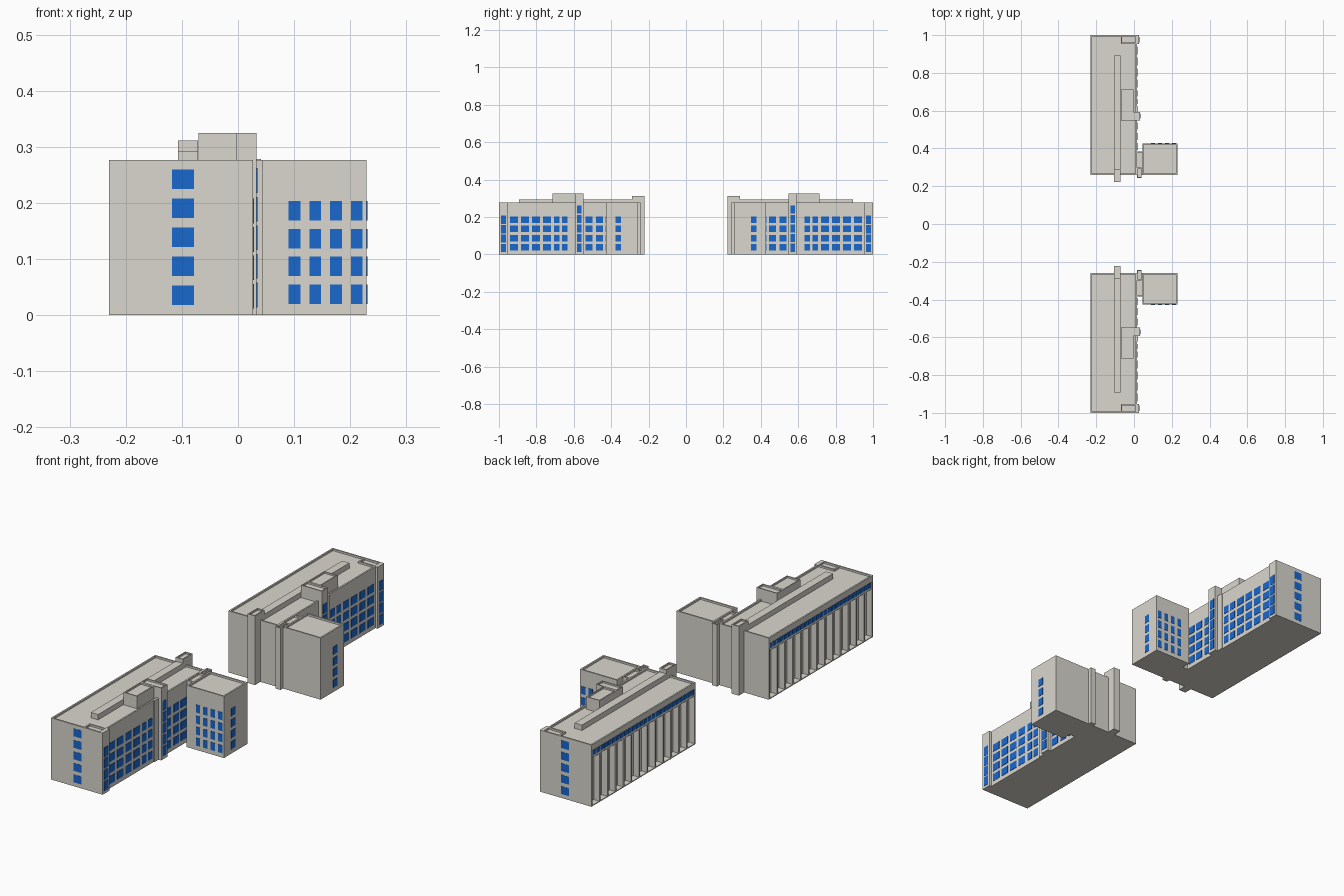
import bpy, bmesh
from mathutils import Matrix, Vector

if "Cube" in bpy.data.objects:
    bpy.data.objects.remove(bpy.data.objects["Cube"])

glass = bpy.data.materials.new("blue_glass")
glass.diffuse_color = (0.01, 0.14, 0.62, 1)
glass.use_nodes = True
glass.node_tree.nodes["Principled BSDF"].inputs["Base Color"].default_value = glass.diffuse_color
wall = bpy.data.materials.new("pale_wall")
wall.diffuse_color = (0.7, 0.68, 0.62, 1)
wall.use_nodes = True
wall.node_tree.nodes["Principled BSDF"].inputs["Base Color"].default_value = wall.diffuse_color


def boxes(name, items, mat=wall):
    """One object made of boxes (x0, x1, y0, y1, z0, z1), mirrored across y = 0."""
    bm = bmesh.new()
    for x0, x1, y0, y1, z0, z1 in items:
        c = Vector(((x0 + x1) / 2, (y0 + y1) / 2, (z0 + z1) / 2))
        m = Matrix.Translation(c) @ Matrix.Diagonal((x1 - x0, y1 - y0, z1 - z0, 1))
        bmesh.ops.create_cube(bm, size=1, matrix=m)
    me = bpy.data.meshes.new(name)
    bm.to_mesh(me)
    bm.free()
    me.materials.append(mat)
    ob = bpy.data.objects.new(name, me)
    bpy.context.collection.objects.link(ob)
    mod = ob.modifiers.new("other_building", 'MIRROR')
    mod.use_axis = (False, True, False)
    mod.use_mirror_merge = False
    return ob


def rim(x0, x1, y0, y1, z0, z1, t=0.007):
    """Four parapet boxes round a rectangle."""
    return [(x0, x1, y0, y0 + t, z0, z1), (x0, x1, y1 - t, y1, z0, z1),
            (x0, x0 + t, y0 + t, y1 - t, z0, z1), (x1 - t, x1, y0 + t, y1 - t, z0, z1)]


ROOF, TOP = 0.269, 0.277
W, E, S, N = -0.23, 0.016, -1.0, -0.26
BACK = W + 0.028          # recessed west wall

# main block: core, closed ends, base slab and overhanging top on the west side
boxes("main_block", [(BACK, E, S, N, 0, ROOF),
                     (W, BACK, S, S + 0.008, 0, ROOF),
                     (W, BACK, N - 0.008, N, 0, ROOF),
                     (W, BACK, S + 0.008, N - 0.008, 0, 0.004),
                     (W + 0.004, BACK, S + 0.008, N - 0.008, 0.215, 0.25),
                     (W, BACK, S + 0.008, N - 0.008, 0.25, ROOF)])
boxes("main_parapet", rim(W, E, S, N, ROOF, TOP))

# west fins and the window band above them
bays = 13
step = (N - S - 0.008) / bays
boxes("west_fins", [(W, BACK, S + i * step, S + i * step + 0.008, 0.004, 0.215)
                    for i in range(1, bays)])
boxes("west_window_band", [(W + 0.002, W + 0.006, S + 0.012 + i * step / 2,
                            S + 0.006 + (i + 1) * step / 2, 0.226, 0.246)
                           for i in range(2 * bays)], glass)

# corner pier with its roof kerb
boxes("corner_pier", [(E, 0.027, S, -0.953, 0, TOP),
                      (-0.07, E, -0.96, -0.953, ROOF, TOP),
                      (-0.07, -0.063, S + 0.007, -0.96, ROOF, TOP)])

# roof ridge duct and the end shaft that runs to the ground
boxes("roof_duct", [(-0.107, -0.071, -0.892, -0.29, ROOF, 0.293)])
boxes("end_shaft", [(-0.107, -0.071, -0.29, -0.222, 0, 0.304)]
      + rim(-0.107, -0.071, -0.29, -0.222, 0.304, 0.311, 0.005))

# stair tower, rooftop penthouse and slim pier beside the tower
boxes("stair_tower", [(-0.07, 0.033, -0.592, -0.548, 0, 0.318)]
      + rim(-0.07, 0.033, -0.592, -0.548, 0.318, 0.325, 0.005))
boxes("penthouse", [(-0.07, -0.003, -0.713, -0.592, ROOF, 0.318)]
      + rim(-0.07, -0.003, -0.713, -0.592, 0.318, 0.325, 0.005))
boxes("slim_pier", [(E, E + 0.004, -0.622, -0.592, 0, TOP)])

# wing and the connector joining it to the main block
boxes("wing", [(0.044, 0.229, -0.427, N, 0, ROOF)])
boxes("wing_parapet", rim(0.044, 0.229, -0.427, N, ROOF, TOP))
boxes("connector", [(E, 0.044, -0.385, N, 0, ROOF),
                    (E, 0.044, -0.385, -0.378, ROOF, TOP)])
boxes("connector_pier", [(0.016, 0.041, -0.30, -0.243, 0, ROOF)]
      + rim(0.016, 0.041, -0.30, -0.243, ROOF, TOP + 0.001, 0.005))

# windows: thin panes on each face
D = 0.0015
rows4 = [(0.02 + 0.0495 * i, 0.055 + 0.0495 * i) for i in range(4)]
rows5 = [(0.018 + 0.0517 * i, 0.053 + 0.0517 * i) for i in range(5)]
cols = [(-0.941, -0.898), (-0.882, -0.84), (-0.823, -0.781), (-0.765, -0.722),
        (-0.706, -0.676), (-0.663, -0.634), (-0.538, -0.5), (-0.481, -0.444),
        (-0.43, -0.392)]
boxes("facade_windows", [(E - D, E + D, a, b, z0, z1)
                         for a, b in cols for z0, z1 in rows4], glass)
boxes("corner_windows", [(0.027 - D, 0.027 + D, -0.989, -0.962, 0.012 + 0.0505 * i,
                          0.056 + 0.0505 * i) for i in range(4)], glass)
boxes("stair_windows", [(0.033 - D, 0.033 + D, -0.584, -0.558, 0.014 + 0.051 * i,
                         0.058 + 0.051 * i) for i in range(5)], glass)
boxes("end_windows", [(-0.118, -0.078, S - D / 2, S + D, z0, z1)
                      for z0, z1 in rows5], glass)
boxes("wing_side_windows", [(0.09 + 0.037 * i, 0.111 + 0.037 * i, -0.427 - D,
                             -0.427 + D, z0, z1)
                            for i in range(4) for z0, z1 in rows4], glass)
boxes("wing_end_windows", [(0.229 - D, 0.229 + D, -0.376, -0.348, z0, z1)
                           for z0, z1 in rows4], glass)
